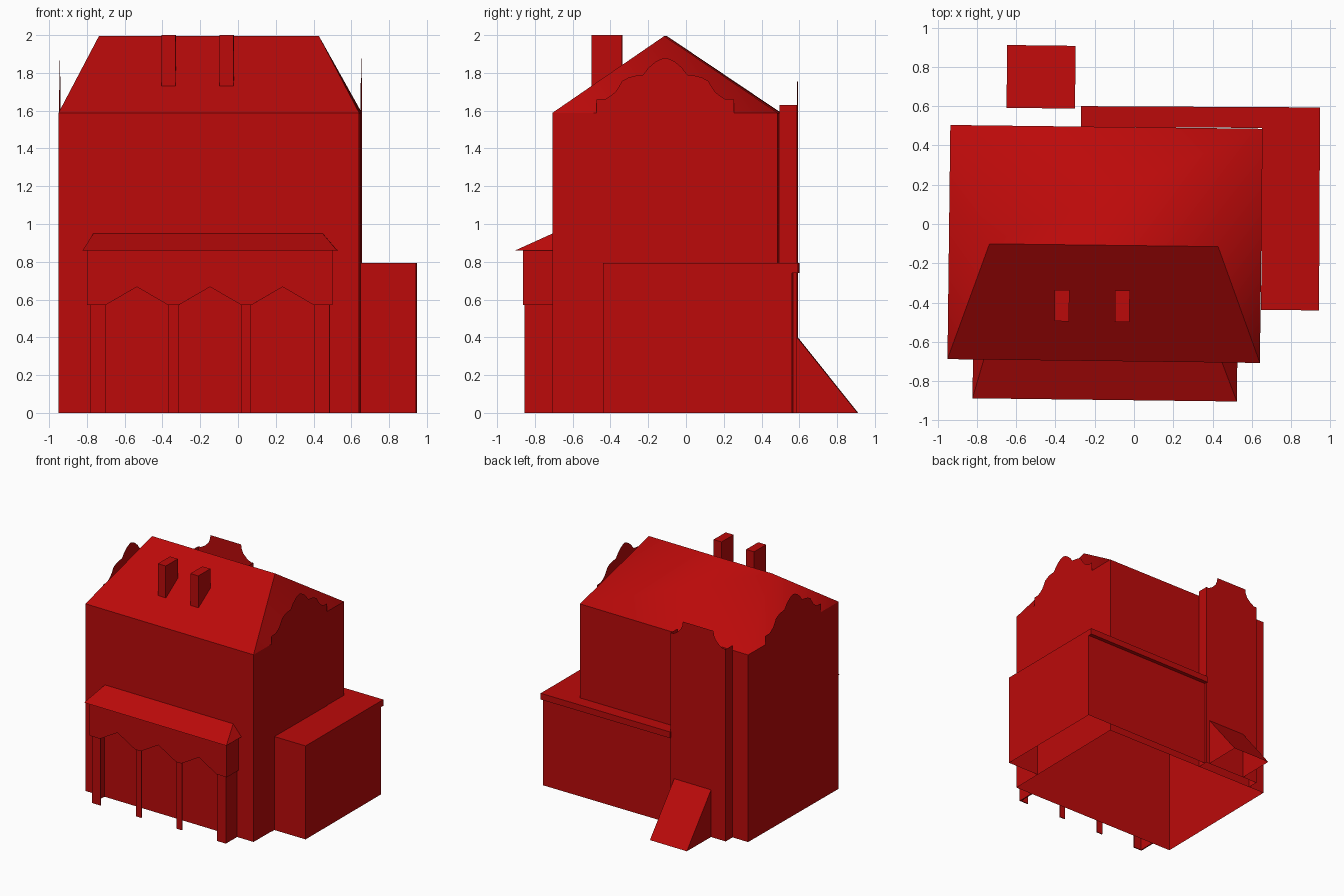
import bpy, bmesh, math
from mathutils import Matrix

if "Cube" in bpy.data.objects:
    bpy.data.objects.remove(bpy.data.objects["Cube"])

red = bpy.data.materials.new("red")
red.diffuse_color = (0.5, 0.003, 0.003, 1)
red.use_nodes = True
red.node_tree.nodes["Principled BSDF"].inputs["Base Color"].default_value = red.diffuse_color


def mesh(name, verts, faces, turn=-0.7):
    """Mesh from points; the house sits turned by a fraction of a degree."""
    bm = bmesh.new()
    vs = [bm.verts.new(v) for v in verts]
    for f in faces:
        bm.faces.new([vs[i] for i in f])
    bmesh.ops.transform(bm, matrix=Matrix.Rotation(math.radians(turn), 4, 'Z'), verts=bm.verts)
    bmesh.ops.recalc_face_normals(bm, faces=bm.faces)
    me = bpy.data.meshes.new(name)
    bm.to_mesh(me)
    bm.free()
    me.materials.append(red)
    ob = bpy.data.objects.new(name, me)
    bpy.context.collection.objects.link(ob)
    return ob


def prism(name, pts, offset, turn=-0.7):
    """Closed prism: polygon of 3D points swept along an offset."""
    n = len(pts)
    top = [tuple(a + b for a, b in zip(p, offset)) for p in pts]
    sides = [(i, (i + 1) % n, n + (i + 1) % n, n + i) for i in range(n)]
    return mesh(name, list(pts) + top, [range(n), range(n, 2 * n)] + sides, turn)


def box(name, x0, x1, y0, y1, z0, z1):
    return prism(name, [(x0, y0, z0), (x1, y0, z0), (x1, y1, z0), (x0, y1, z0)], (0, 0, z1 - z0))


def walls(name, path, z0, z1, closed=False, turn=-0.7):
    """Open ribbon of upright walls along a plan path."""
    n = len(path)
    v = [(x, y, z) for z in (z0, z1) for x, y in path]
    return mesh(name, v, [(i, (i + 1) % n, n + (i + 1) % n, n + i) for i in range(n if closed else n - 1)], turn)


def mirrored(half, centre):
    """Half of a gable (distance from centre, z) completed symmetrically."""
    left = [(centre - d, z) for d, z in half]
    right = [(centre + d, z) for d, z in reversed(half) if d > 0]
    return left + right


# Main house: open-bottomed walls and hipped roof
X0, X1, Y0, Y1, EAVE, RIDGE = -0.942, 0.650, -0.70, 0.493, 1.588, 1.995
walls("main_walls", [(X0, Y0), (X1, Y0), (X1, Y1), (X0, Y1)], 0, EAVE, True)
roof = mesh("main_roof",
            [(X0, Y0, EAVE), (X1, Y0, EAVE), (X1, Y1, EAVE), (X0, Y1, EAVE),
             (-0.735, -0.11, RIDGE), (0.43, -0.11, RIDGE)],
            [(0, 1, 5, 4), (1, 2, 5), (2, 3, 4, 5), (3, 0, 4)])
# back and hips blend smoothly, the front slope stays crisp
roof.data.shade_smooth()
for e in roof.data.edges:
    if tuple(sorted(e.vertices)) in {(0, 4), (1, 5), (4, 5)}:
        e.use_edge_sharp = True

# Curved end gables: thin sheets; the right one runs down to the ground
curve = [(0.365, 1.66), (0.315, 1.663), (0.29, 1.678), (0.265, 1.698), (0.245, 1.728),
         (0.228, 1.757), (0.195, 1.775), (0.165, 1.784), (0.117, 1.79), (0.105, 1.805),
         (0.09, 1.826), (0.053, 1.858), (0.025, 1.873), (0, 1.88)]
for name, x, base in (("left_gable", X0, EAVE), ("right_gable", X1 + 0.004, 0)):
    outline = mirrored([(0.365, base)] + curve, -0.102)
    mesh(name, [(x, y, z) for y, z in outline], [range(len(outline))])

# Chimneys
for i, x in enumerate((-0.40, -0.092)):
    box(f"chimney_{i + 1}", x, x + 0.075, -0.50, -0.34, 1.73, 2.0)

# Back bay: curved false front and two side walls, open at the top
half = [(0.26, 0), (0.26, 1.63), (0.235, 1.63), (0.20, 1.65), (0.165, 1.685), (0.15, 1.72), (0.145, 1.755)]
mesh("back_bay_front", [(x, 0.584, z) for x, z in mirrored(half, -0.535)], [range(2 * len(half))])
for name, x in (("back_bay_left", -0.795), ("back_bay_right", -0.275)):
    walls(name, [(x, Y1), (x, 0.584)], 0, 1.63)

# Low wing wrapping the right and back
walls("wing_walls", [(X1, -0.435), (0.945, -0.435), (0.945, 0.567), (-0.272, 0.567), (-0.272, Y1)],
      0, 0.74, turn=-0.3)
prism("wing_roof", [(X1, -0.435, 0.74), (0.945, -0.435, 0.74), (0.945, 0.599, 0.74),
                    (-0.272, 0.599, 0.74), (-0.272, Y1, 0.74), (X1, Y1, 0.74)], (0, 0, 0.053), turn=-0.3)

# Sloping cellar hatch at the back, open underneath
mesh("cellar_hatch",
     [(-0.657, 0.584, 0), (-0.657, 0.904, 0), (-0.657, 0.584, 0.40),
      (-0.308, 0.584, 0), (-0.308, 0.904, 0), (-0.308, 0.584, 0.40)],
     [(0, 1, 2), (3, 4, 5), (1, 2, 5, 4)])

# Porch band with pointed arches, on slightly recessed posts
gaps = [(-0.692, -0.358), (-0.305, 0.03), (0.08, 0.413)]
band = [(-0.79, 0.86), (-0.79, 0.57)]
for a, b in gaps:
    band += [(a, 0.57), ((a + b) / 2, 0.667), (b, 0.57)]
band += [(0.510, 0.57), (0.510, 0.86)]
prism("porch_band", [(x, -0.858, z) for x, z in band], (0, 0.012, 0))
edges = [-0.772] + [x for gap in gaps for x in gap] + [0.495]
for i in range(4):
    box(f"porch_post_{i + 1}", edges[2 * i], edges[2 * i + 1], -0.849, -0.841, 0, 0.57)

# Porch side walls, with a slightly wider band above
for side, lo, hi, t in (("left", -0.772, -0.79, 0.01), ("right", 0.495, 0.510, -0.01)):
    box(f"porch_{side}_wall", *sorted((lo, lo + t)), -0.849, Y0, 0, 0.57)
    box(f"porch_{side}_band", *sorted((hi, hi + 2 * t)), -0.858, Y0, 0.57, 0.86)

# Porch lean-to roof with hipped ends
mesh("porch_roof",
     [(-0.812, -0.898, 0.86), (0.535, -0.898, 0.86), (0.535, Y0, 0.86), (-0.812, Y0, 0.86),
      (-0.757, Y0, 0.95), (0.457, Y0, 0.95)],
     [(0, 1, 5, 4), (1, 2, 5), (3, 0, 4), (0, 1, 2, 3), (2, 3, 4, 5)])
